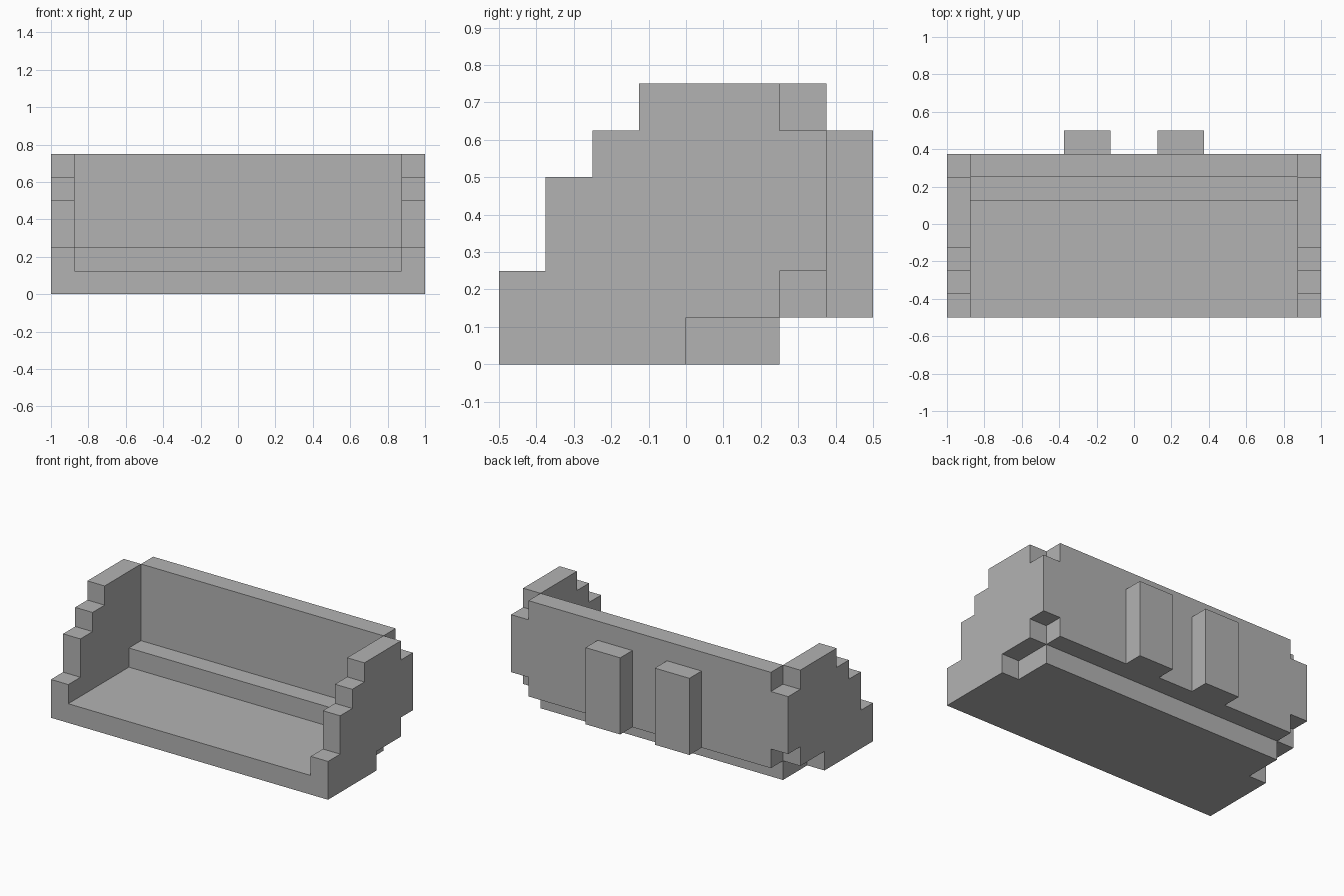
import bpy
import bmesh

cube = bpy.data.objects.get("Cube")
if cube:
    bpy.data.objects.remove(cube, do_unlink=True)

U = 0.125  # one block of the stepped grid

grey = bpy.data.materials.new("plain_grey")
grey.use_nodes = True
colour = (0.45, 0.45, 0.45, 1)
grey.diffuse_color = colour
grey.node_tree.nodes["Principled BSDF"].inputs["Base Color"].default_value = colour


def extrude_profile(name, x0, x1, profile, mirrored=False):
    """Extrude a (y, z) outline, given in blocks, from x0 to x1."""
    bm = bmesh.new()
    face = bm.faces.new([bm.verts.new((x0 * U, y * U, z * U)) for y, z in profile])
    result = bmesh.ops.extrude_face_region(bm, geom=[face])
    moved = [v for v in result["geom"] if isinstance(v, bmesh.types.BMVert)]
    bmesh.ops.translate(bm, verts=moved, vec=((x1 - x0) * U, 0, 0))
    bmesh.ops.recalc_face_normals(bm, faces=bm.faces)
    mesh = bpy.data.meshes.new(name)
    bm.to_mesh(mesh)
    bm.free()
    mesh.materials.append(grey)
    obj = bpy.data.objects.new(name, mesh)
    bpy.context.collection.objects.link(obj)
    if mirrored:
        obj.modifiers.new("Mirror", "MIRROR")
    return obj


def block(name, x0, x1, y0, y1, z0, z1, mirrored=False):
    outline = [(y0, z0), (y1, z0), (y1, z1), (y0, z1)]
    return extrude_profile(name, x0, x1, outline, mirrored)


# Base, inner step and back wall between the two ends
block("base", -7, 7, -4, 2, 0, 1)
block("inner_step", -7, 7, 1, 2, 1, 2)
block("back_wall", -7, 7, 2, 3, 1, 6)

# Stepped end walls, notched at the back corners
steps = [(-4, 0), (0, 0), (0, 1), (2, 1), (2, 2), (3, 2), (3, 5), (2, 5),
         (2, 6), (-1, 6), (-1, 5), (-2, 5), (-2, 4), (-3, 4), (-3, 2), (-4, 2)]
extrude_profile("end_walls", 7, 8, steps, mirrored=True)

# Two upright ribs on the back
block("back_ribs", 1, 3, 3, 4, 1, 5, mirrored=True)
